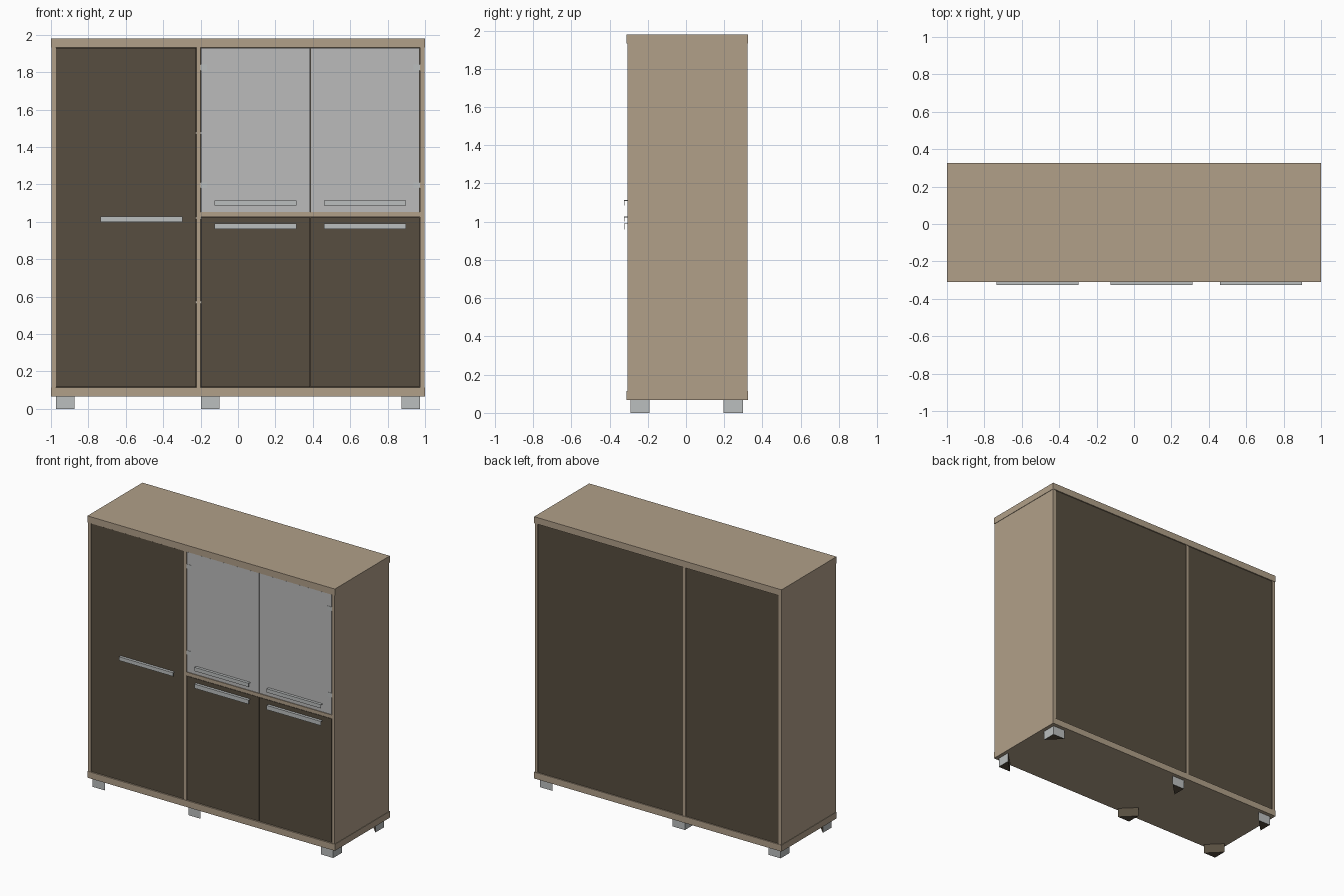
import bpy, bmesh
from mathutils import Vector

old = bpy.data.objects.get("Cube")
if old:
    bpy.data.objects.remove(old, do_unlink=True)


def material(name, rgb):
    m = bpy.data.materials.new(name)
    m.use_nodes = True
    m.diffuse_color = (*rgb, 1)
    m.node_tree.nodes["Principled BSDF"].inputs["Base Color"].default_value = (*rgb, 1)
    return m


WOOD = material("light_wood", (0.44, 0.35, 0.25))
DARK = material("dark_brown", (0.095, 0.075, 0.05))
GLASS = material("grey_glass", (0.50, 0.50, 0.50))
METAL = material("grey_metal", (0.50, 0.52, 0.52))


def finish(name, bm, *mats):
    bmesh.ops.recalc_face_normals(bm, faces=bm.faces)
    mesh = bpy.data.meshes.new(name)
    bm.to_mesh(mesh)
    bm.free()
    for m in mats:
        mesh.materials.append(m)
    ob = bpy.data.objects.new(name, mesh)
    bpy.context.scene.collection.objects.link(ob)
    return ob


def box(name, x, y, z, mat):
    """Box from its (min, max) range on each axis."""
    bm = bmesh.new()
    bmesh.ops.create_cube(bm, size=1)
    for v in bm.verts:
        v.co = Vector([r[0] if c < 0 else r[1] for c, r in zip(v.co, (x, y, z))])
    return finish(name, bm, mat)


def prism(name, points, push, *mats):
    """Extrude a closed profile along a vector."""
    bm = bmesh.new()
    face = bm.faces.new([bm.verts.new(p) for p in points])
    out = bmesh.ops.extrude_face_region(bm, geom=[face])
    moved = [g for g in out["geom"] if isinstance(g, bmesh.types.BMVert)]
    bmesh.ops.translate(bm, verts=moved, vec=push)
    if face.is_valid and len(bm.faces) < len(points) + 2:
        bm.faces.new(list(face.verts))
    return finish(name, bm, *mats)


FRONT, BACK = -0.31, 0.325
LOW, HIGH = 0.114, 1.932
SHELF = (1.025, 1.051)

# Carcass
box("top_slab", (-1, 1), (FRONT, BACK), (HIGH, 1.98), WOOD)
box("base_slab", (-1, 1), (FRONT, BACK), (0.067, LOW), WOOD)
box("right_side", (-0.997, -0.974), (FRONT + 0.003, BACK - 0.003), (LOW, HIGH), WOOD)
box("left_side", (0.974, 0.997), (FRONT + 0.003, BACK - 0.003), (LOW, HIGH), WOOD)
box("divider", (-0.221, -0.2), (FRONT + 0.003, BACK - 0.003), (LOW, HIGH), WOOD)
box("middle_shelf", (-0.2, 0.974), (FRONT + 0.003, BACK - 0.02), SHELF, WOOD)

# Back panels
for name, x in (("narrow_back", (-0.974, -0.221)), ("wide_back", (-0.2, 0.974))):
    box(name, x, (BACK - 0.02, BACK - 0.008), (LOW, HIGH), DARK)


def handle(name, x, top, drop):
    """Angled pull: a flange on the door and a lip hanging from it."""
    y0, y1, t = -0.325, -0.302, 0.004
    profile = [(y1, top), (y0, top), (y0, top - drop), (y0 + t, top - drop),
               (y0 + t, top - t), (y1, top - t)]
    prism(name, [(x[0], y, z) for y, z in profile], (x[1] - x[0], 0, 0), METAL)


# Doors and pulls
DOOR_Y = (-0.305, -0.285)
box("tall_door", (-0.972, -0.224), DOOR_Y, (LOW + 0.003, HIGH - 0.003), DARK)
handle("tall_door_handle", (-0.735, -0.298), 1.027, 0.027)
for side, x, hx in (("right", (-0.198, 0.384), (-0.125, 0.313)),
                    ("left", (0.388, 0.971), (0.459, 0.897))):
    box(side + "_lower_door", x, DOOR_Y, (LOW + 0.003, SHELF[0] - 0.003), DARK)
    box(side + "_glass_door", x, DOOR_Y, (SHELF[1] + 0.002, HIGH - 0.003), GLASS)
    handle(side + "_lower_handle", hx, 0.991, 0.031)
    handle(side + "_glass_handle", hx, 1.113, 0.027)

# Glass door hinges
for side, x in (("right", (-0.2, -0.165)), ("left", (0.938, 0.974))):
    for level, z in (("lower", 1.18), ("upper", 1.81)):
        box(f"{side}_{level}_hinge", x, (-0.307, -0.28), (z, z + 0.03), METAL)

# Hinge pins beside the tall door
for i, z in enumerate((0.57, 1.02, 1.475)):
    box(f"divider_pin_{i + 1}", (-0.224, -0.197), (-0.304, -0.29), (z - 0.006, z + 0.006), METAL)


def foot(name, x, y, dx, dy):
    """Triangular foot, right angle at (x, y); metal on its two outer faces."""
    pts = [(x, y, 0), (x + dx, y, 0), (x, y + dy, 0)]
    ob = prism(name, pts, (0, 0, 0.067), METAL, DARK)
    for p in ob.data.polygons:
        p.material_index = 0 if max(abs(p.normal.x), abs(p.normal.y)) > 0.9 else 1


# Feet
SIZE = 0.1
for row, y, dy in (("front", -0.29, SIZE), ("back", 0.297, -SIZE)):
    for col, x, dx in (("right", -0.973, SIZE), ("middle", -0.199, SIZE), ("left", 0.973, -SIZE)):
        foot(f"{row}_{col}_foot", x, y, dx, dy)
